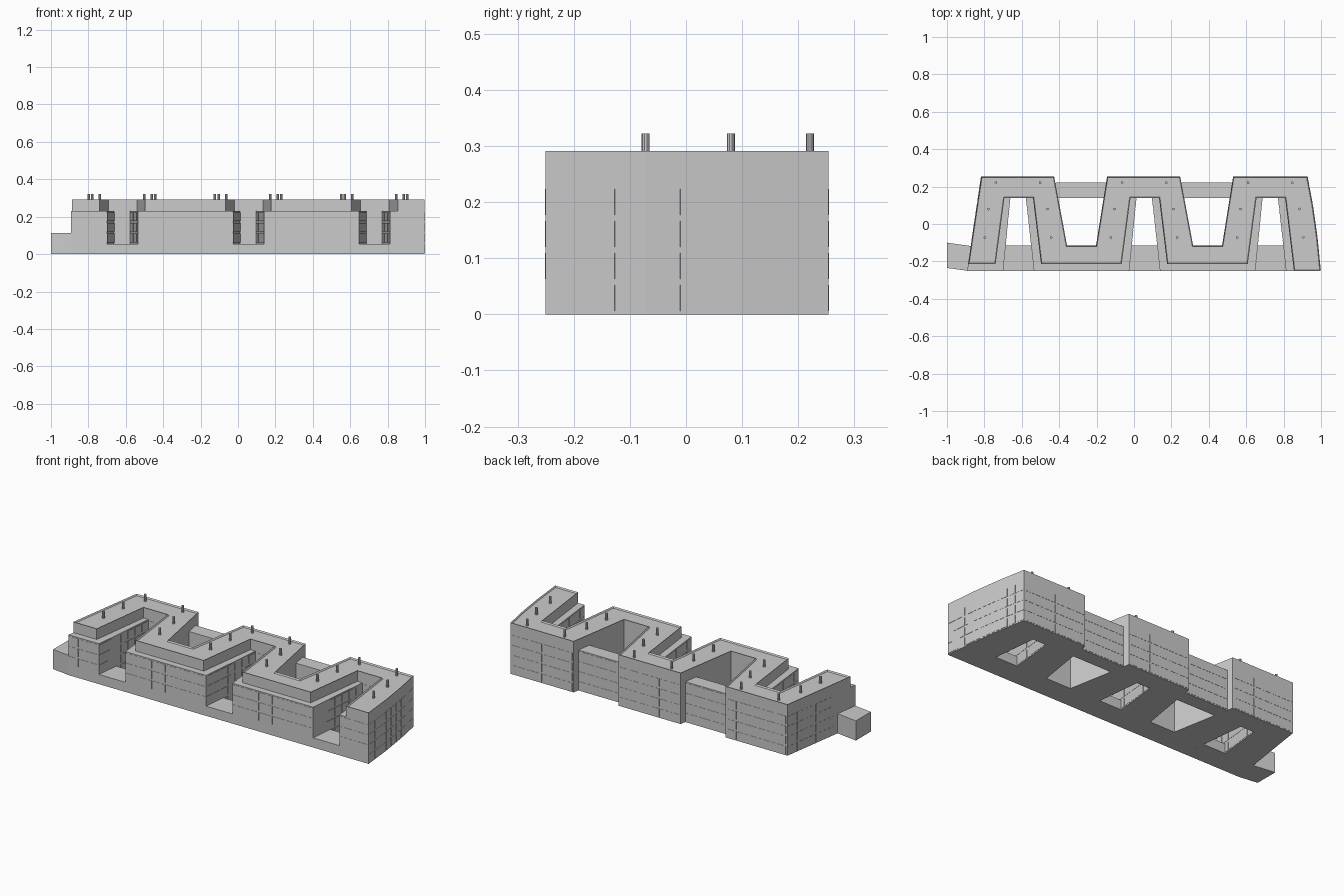
import bpy, bmesh
from mathutils import Vector

if "Cube" in bpy.data.objects:
    bpy.data.objects.remove(bpy.data.objects["Cube"])

P = 0.674  # spacing of the repeating bays


def finish(name, bm):
    bmesh.ops.recalc_face_normals(bm, faces=bm.faces)
    me = bpy.data.meshes.new(name)
    bm.to_mesh(me)
    bm.free()
    ob = bpy.data.objects.new(name, me)
    bpy.context.collection.objects.link(ob)
    return ob


def add_prism(bm, pts, z0, z1):
    lo = [bm.verts.new((x, y, z0)) for x, y in pts]
    hi = [bm.verts.new((x, y, z1)) for x, y in pts]
    n = len(pts)
    bm.faces.new(lo[::-1])
    top = bm.faces.new(hi)
    for i in range(n):
        j = (i + 1) % n
        bm.faces.new((lo[i], lo[j], hi[j], hi[i]))
    return top


def prism(name, pts, z0, z1, parapet=0):
    bm = bmesh.new()
    top = add_prism(bm, pts, z0, z1)
    if parapet:
        bmesh.ops.recalc_face_normals(bm, faces=bm.faces)
        bmesh.ops.inset_region(bm, faces=[top], thickness=0.005, use_even_offset=True)
        bmesh.ops.translate(bm, verts=top.verts, vec=(0, 0, -parapet))
    return finish(name, bm)


def shift(pts, k):
    return [(x + k * P, y) for x, y in pts]


# Plan pieces: front courts (lower and upper outline), rear courts, end walls
court_low = [(-0.70, -0.25), (-0.662, 0.139), (-0.577, 0.139), (-0.534, -0.25)]
court_up = [(-0.74, -0.214), (-0.693, 0.139), (-0.54, 0.139), (-0.497, -0.214)]
court_up_end = court_up[:3] + [(-0.493, -0.25)]
rear = [(-0.144, 0.254), (-0.203, -0.115), (-0.358, -0.115), (-0.427, 0.254)]
right_wall = [(0.998, -0.25), (0.98, -0.07), (0.956, 0.1), (0.927, 0.254)]
left_back = (-0.817, 0.254)


def meander(front_left, courts):
    pts = [front_left]
    for k, c in enumerate(courts):
        pts += shift(c, k)
    pts += right_wall
    for k in (1, 0):
        pts += shift(rear, k)
    return pts + [left_back]


# Main storeys and set-back top storey
prism("lower_storeys", meander((-0.892, -0.25), [court_low] * 3), 0, 0.23)
prism("top_storey", meander((-0.887, -0.214), [court_up, court_up, court_up_end]),
      0.23, 0.291, parapet=0.008)

# Rear links between blocks
link = [(-0.4055, 0.139), (-0.1624, 0.139), (-0.1494, 0.22), (-0.4206, 0.22)]
for k in range(2):
    prism("rear_link", shift(link, k), 0, 0.23)

# Low podiums at the mouth of each front court
podium = [(-0.70, -0.25), (-0.534, -0.25), (-0.549, -0.115), (-0.687, -0.115)]
for k in range(3):
    prism("court_podium", shift(podium, k), 0, 0.055)

# Side annex
prism("side_annex", [(-1, -0.235), (-0.89, -0.25), (-0.87, -0.118), (-1, -0.1)], 0, 0.112)

# Window panels, four rows along each facade
win = bmesh.new()


def windows(a, b, cols, first=0, t=0.0012, gap=0.006):
    a, b = Vector(a), Vector(b)
    d = b - a
    u = d.normalized()
    n = Vector((-u.y, u.x)) * t
    w = d.length / cols
    for c in range(cols):
        p = a + u * (c * w + gap / 2)
        q = a + u * ((c + 1) * w - gap / 2)
        for r in range(first, 4):
            z = 0.006 + r * 0.057
            add_prism(win, [p - n, q - n, q + n, p + n], z, z + 0.046)


for k in range(3):
    c = shift(court_low, k)
    windows(c[0], c[1], 7)
    windows(c[1], c[2], 2)
    windows(c[2], c[3], 7)
for k in range(2):
    windows(*shift([(-0.534, -0.25), (-0.026, -0.25)], k), 6, first=1)
    windows(*shift([(-0.42, 0.22), (-0.15, 0.22)], k), 1)
windows((-0.892, -0.25), (-0.70, -0.25), 3, first=1)
windows((0.814, -0.25), (0.99, -0.25), 2, first=1)
for a, b in ((-0.81, -0.435), (-0.14, 0.242), (0.535, 0.92)):
    windows((a, 0.254), (b, 0.254), 6)
for a, b, n in zip(right_wall, right_wall[1:], (3, 3, 3)):
    windows(a, b, n)
windows((-0.868, -0.09), left_back, 5)
finish("window_panels", win)

# Roof vents, mirrored pairs on each U-shaped block
for k in range(3):
    for s in (-1, 1):
        for dx, y in ((0.118, 0.221), (0.158, 0.08), (0.177, -0.072)):
            bm = bmesh.new()
            bmesh.ops.create_cone(bm, cap_ends=True, segments=10, radius1=0.007,
                                  radius2=0.007, depth=0.042)
            ob = finish("roof_vent", bm)
            ob.location = (-0.62 + k * P * 1.172 / 1.172 + s * dx, y, 0.301)
